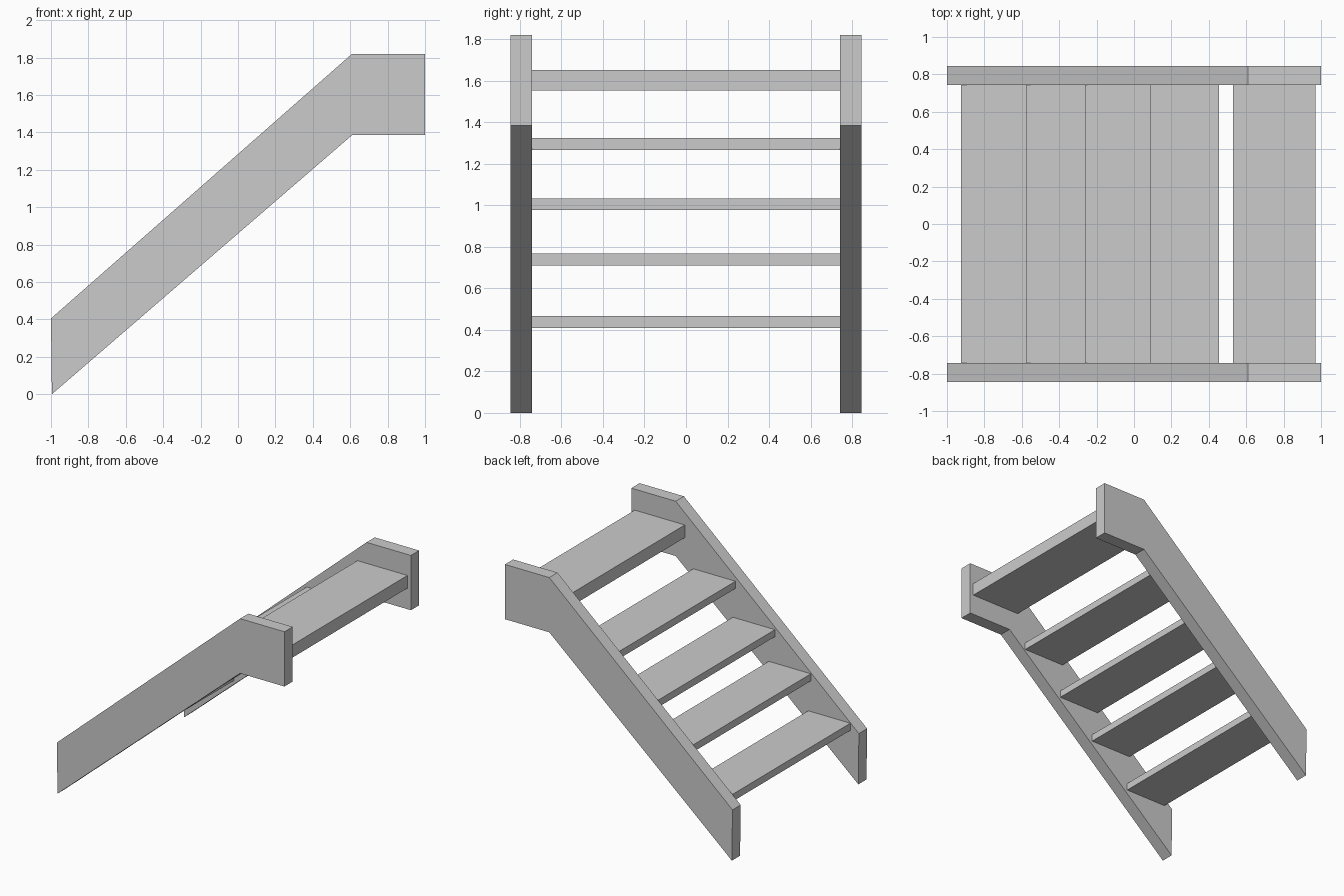
import bpy
import bmesh

cube = bpy.data.objects.get("Cube")
if cube:
    bpy.data.objects.remove(cube, do_unlink=True)

grey = bpy.data.materials.new("plain grey")
grey.use_nodes = True
colour = (0.6, 0.6, 0.6, 1)
grey.diffuse_color = colour
grey.node_tree.nodes["Principled BSDF"].inputs["Base Color"].default_value = colour


def extrude_profile(name, profile, y0, y1):
    """Extrude an x-z outline from y0 to y1."""
    bm = bmesh.new()
    face = bm.faces.new([bm.verts.new((x, y0, z)) for x, z in profile])
    moved = bmesh.ops.extrude_face_region(bm, geom=[face])["geom"]
    verts = [v for v in moved if isinstance(v, bmesh.types.BMVert)]
    bmesh.ops.translate(bm, verts=verts, vec=(0, y1 - y0, 0))
    bmesh.ops.recalc_face_normals(bm, faces=bm.faces)
    mesh = bpy.data.meshes.new(name)
    bm.to_mesh(mesh)
    bm.free()
    mesh.materials.append(grey)
    obj = bpy.data.objects.new(name, mesh)
    bpy.context.collection.objects.link(obj)
    return obj


INNER, OUTER = 0.742, 0.845

# Sloping side boards with a level section at the top
board = [(-0.995, 0), (0.61, 1.385), (1, 1.385),
         (1, 1.82), (0.61, 1.82), (-1, 0.405)]
extrude_profile("right_stringer", board, -OUTER, -INNER)
extrude_profile("left_stringer", board, INNER, OUTER)


def add_tread(name, x, width, bottom, top):
    outline = [(x, bottom), (x + width, bottom), (x + width, top), (x, top)]
    extrude_profile(name, outline, -INNER, INNER)


# Open steps between the boards
steps = [(-0.925, 0.41, 0.467), (-0.578, 0.71, 0.767),
         (-0.262, 0.977, 1.033), (0.085, 1.267, 1.325)]
for i, (x, bottom, top) in enumerate(steps):
    add_tread(f"tread_{i + 1}", x, 0.37, bottom, top)

# Thicker top landing
add_tread("landing", 0.53, 0.44, 1.552, 1.653)
